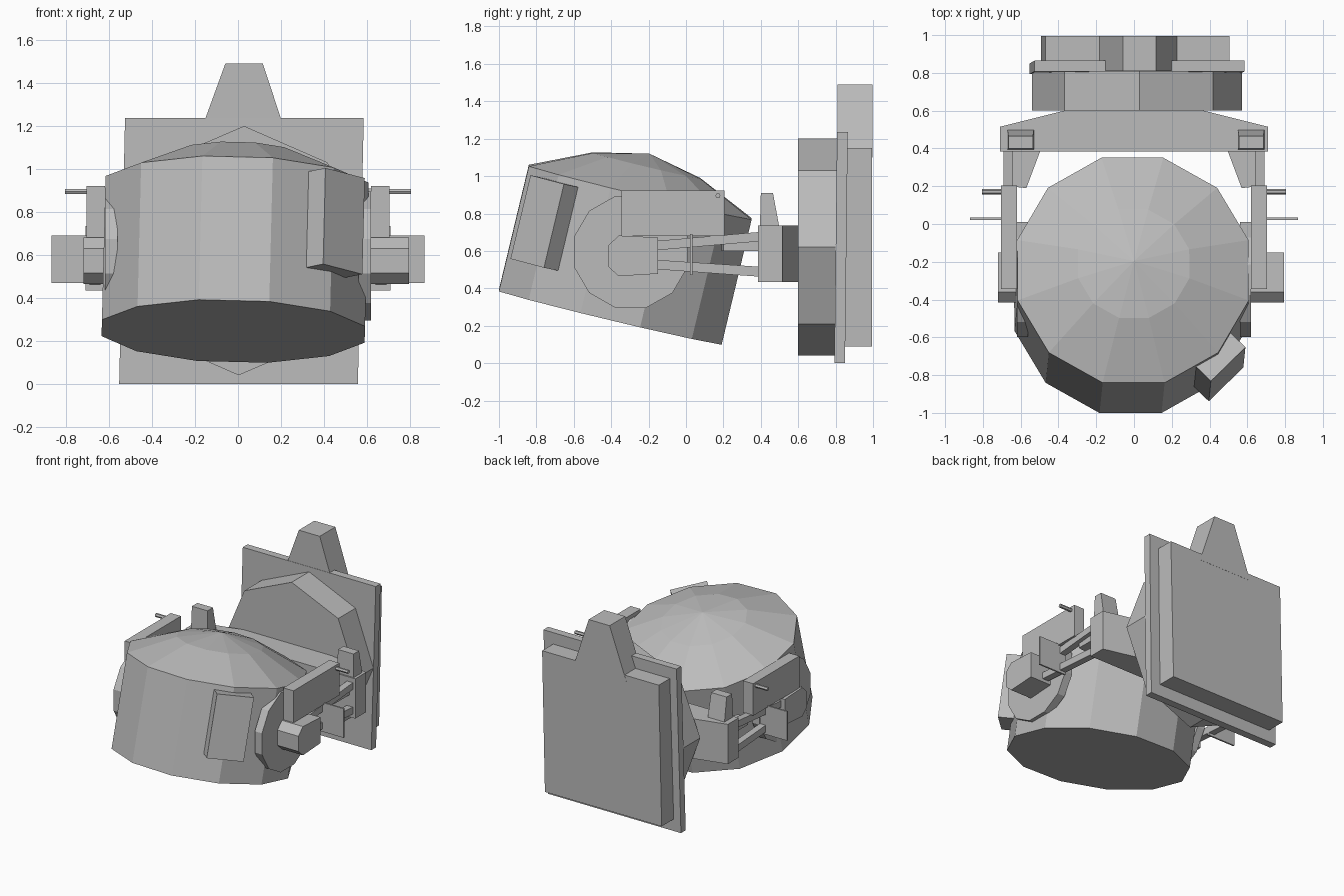
import bpy, bmesh, math
from mathutils import Matrix, Vector

cube = bpy.data.objects.get("Cube")
if cube:
    bpy.data.objects.remove(cube)

grey = bpy.data.materials.new("plain_grey")
grey.use_nodes = True
COLOUR = (0.5, 0.5, 0.5, 1)
grey.diffuse_color = COLOUR
grey.node_tree.nodes["Principled BSDF"].inputs["Base Color"].default_value = COLOUR


def finish(name, bm, matrix=None):
    if matrix:
        bm.transform(matrix)
    bmesh.ops.recalc_face_normals(bm, faces=bm.faces)
    mesh = bpy.data.meshes.new(name)
    bm.to_mesh(mesh)
    bm.free()
    mesh.materials.append(grey)
    obj = bpy.data.objects.new(name, mesh)
    bpy.context.collection.objects.link(obj)
    return obj


def loft(name, bottom, top, axis, lo, hi, matrix=None):
    """Join two outlines lying across an axis."""
    bm = bmesh.new()

    def place(p, d):
        return {"x": (d, p[0], p[1]), "y": (p[0], d, p[1]), "z": (p[0], p[1], d)}[axis]
    a = [bm.verts.new(place(p, lo)) for p in bottom]
    b = [bm.verts.new(place(p, hi)) for p in top]
    bm.faces.new(a)
    bm.faces.new(b)
    n = len(a)
    for i in range(n):
        j = (i + 1) % n
        bm.faces.new((a[i], a[j], b[j], b[i]))
    return finish(name, bm, matrix)


def prism(name, pts, axis, lo, hi, matrix=None):
    return loft(name, pts, pts, axis, lo, hi, matrix)


def rect(a0, a1, b0, b1):
    return [(a0, b0), (a1, b0), (a1, b1), (a0, b1)]


def ngon(n, ca, cb, ra, rb, turn=0.0):
    return [(ca + ra * math.cos(turn + math.tau * i / n),
             cb + rb * math.sin(turn + math.tau * i / n)) for i in range(n)]


# Tilted drum with a faceted dome
tilt = Matrix.Translation((-0.022, -0.405, 0.245)) @ \
    Matrix.Rotation(0.025, 4, "Y") @ Matrix.Rotation(-0.235, 4, "X")
bm = bmesh.new()
rings = []
for radius, z in ((0.634, 0), (0.634, 0.688), (0.305, 0.835)):
    rings.append([bm.verts.new((x, y, z))
                  for x, y in ngon(12, 0, 0, radius, radius, math.pi / 12)])
tip = bm.verts.new((0, 0, 0.9))
bm.faces.new(rings[0])
for i in range(12):
    j = (i + 1) % 12
    for low, high in zip(rings, rings[1:]):
        bm.faces.new((low[i], low[j], high[j], high[i]))
    bm.faces.new((rings[2][i], rings[2][j], tip))
finish("drum", bm, tilt)

# Raised hatch on the drum's front left corner
hatch_pose = tilt @ Matrix.Rotation(-math.pi / 4, 4, "Z")
prism("hatch", rect(0.6, 0.71, -0.13, 0.13), "z", 0.19, 0.65, hatch_pose)

# Rear mount, leaning slightly sideways
lean = Matrix.Identity(4)
lean[0][2] = 0.022
plate_lean = lean.copy()
plate_lean[1][2] = 0.012
prism("mount_octagon", ngon(8, 0.002, 0.62, 0.555, 0.58), "y", 0.6, 0.81, lean)
prism("mount_plate", rect(-0.553, 0.558, 0, 1.237), "y", 0.793, 0.85, plate_lean)
prism("back_slab", rect(-0.495, 0.48, 0.09, 1.15), "y", 0.845, 0.995, lean)
prism("back_peak", [(-0.225, 1.1), (0.22, 1.1), (0.083, 1.49), (-0.092, 1.49)],
      "y", 0.81, 0.996, lean)

# Crossbar behind the drum
prism("crossbar", [(-0.71, 0.385), (0.71, 0.385), (0.71, 0.515),
                   (0.37, 0.6), (-0.37, 0.6), (-0.71, 0.515)], "z", 0.435, 0.735)

# Parts repeated on both sides
for side, s in (("left", 1), ("right", -1)):
    def across(name, pts, inner, outer):
        prism(side + "_" + name, pts, "x", s * inner, s * outer)

    across("pivot_disc", ngon(12, -0.295, 0.595, 0.315, 0.31, math.pi / 12), 0.56, 0.62)
    hub_reach = 0.795 if s > 0 else 0.72
    across("hub", [(-0.415, 0.515), (-0.36, 0.465), (-0.15, 0.478), (-0.15, 0.672),
                   (-0.36, 0.682), (-0.415, 0.63)], 0.58, hub_reach)
    across("side_box", rect(-0.345, 0.205, 0.68, 0.922), 0.62, 0.705)
    across("upper_rod", [(-0.2, 0.6), (0.4, 0.652), (0.4, 0.702), (-0.2, 0.65)], 0.64, 0.69)
    across("lower_rod", [(-0.2, 0.505), (0.4, 0.462), (0.4, 0.515), (-0.2, 0.555)], 0.64, 0.69)
    across("fin", rect(0.022, 0.034, 0.47, 0.69), 0.64, 0.868)
    across("peg", ngon(6, 0.17, 0.895, 0.014, 0.014), 0.62, 0.805)

    # Gusset bracing the rods against the crossbar
    prism(side + "_gusset", [(s * 0.495, 0.39), (s * 0.66, 0.39),
                             (s * 0.66, 0.2), (s * 0.57, 0.19)], "z", 0.6, 0.65)

    # Tapered post on the crossbar
    c = 0.62 if s > 0 else -0.6
    loft(side + "_post", rect(c - 0.07, c + 0.07, 0.395, 0.5),
         rect(c - 0.065, c + 0.065, 0.4, 0.465), "z", 0.72, 0.91)
